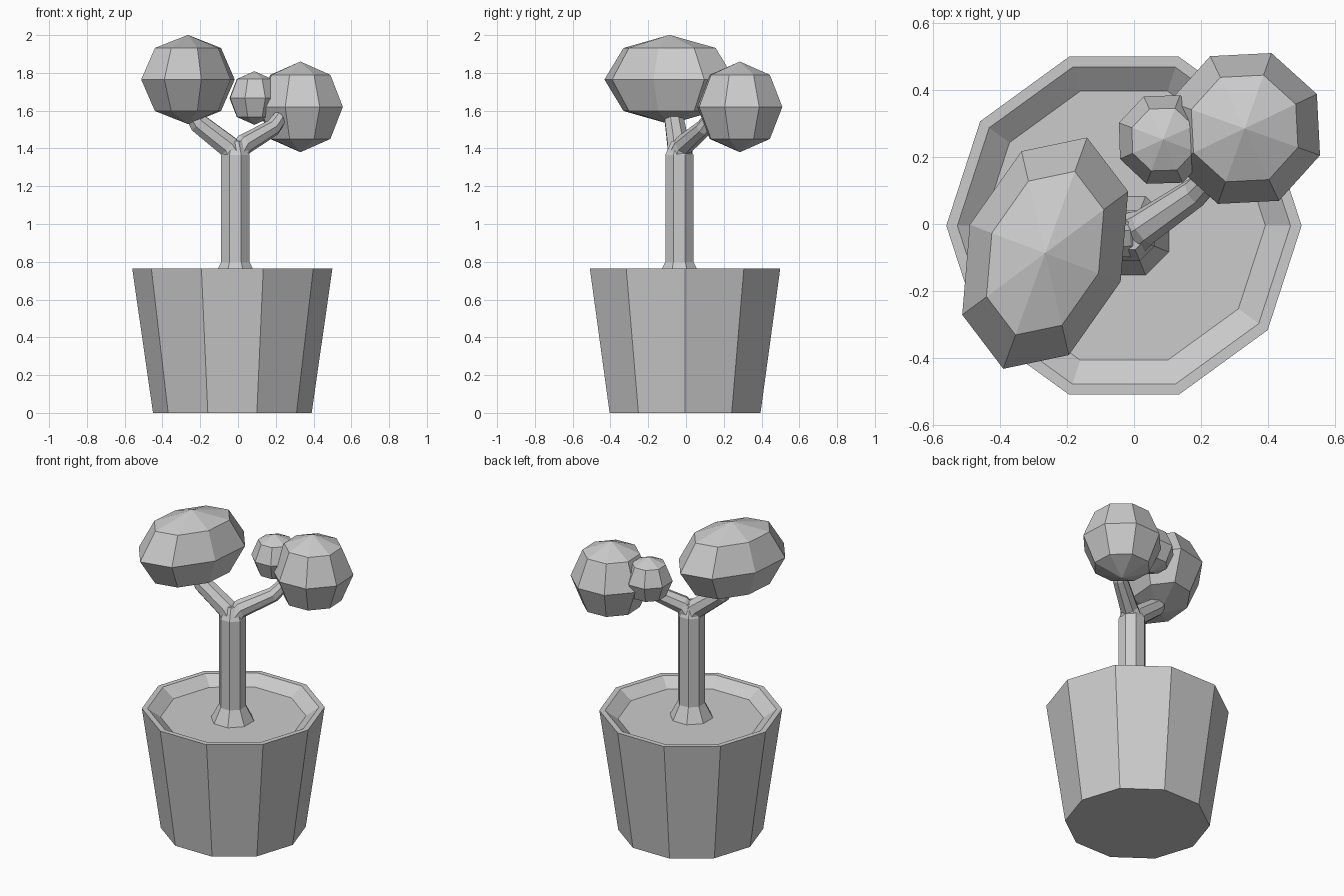
import bpy, bmesh, math
from mathutils import Vector, Matrix

if "Cube" in bpy.data.objects:
    bpy.data.objects.remove(bpy.data.objects["Cube"])


def finish(bm, name):
    bmesh.ops.recalc_face_normals(bm, faces=bm.faces)
    mesh = bpy.data.meshes.new(name)
    bm.to_mesh(mesh)
    bm.free()
    obj = bpy.data.objects.new(name, mesh)
    bpy.context.collection.objects.link(obj)
    return obj


def loft(name, rings, sides, phase=0.0):
    """Skin closed rings given as (centre, radius, direction)."""
    bm = bmesh.new()
    loops = []
    for centre, radius, direction in rings:
        rot = Vector((0, 0, 1)).rotation_difference(Vector(direction))
        loop = []
        for i in range(sides):
            t = phase + 2 * math.pi * i / sides
            p = Vector((radius * math.cos(t), radius * math.sin(t), 0))
            loop.append(bm.verts.new(Vector(centre) + rot @ p))
        loops.append(loop)
    for lo, hi in zip(loops, loops[1:]):
        for i in range(sides):
            j = (i + 1) % sides
            bm.faces.new((lo[i], lo[j], hi[j], hi[i]))
    bm.faces.new(loops[0][::-1])
    bm.faces.new(loops[-1])
    return finish(bm, name)


def lathe(name, x, y, profile, sides, phase=0.0):
    return loft(name, [((x, y, z), r, (0, 0, 1)) for r, z in profile], sides, phase)


def foliage(name, centre, a, b, height):
    """Faceted ball whose horizontal half axes are vectors a and b."""
    m = Matrix(((a[0], b[0], 0, centre[0]),
                (a[1], b[1], 0, centre[1]),
                (0, 0, height, centre[2]),
                (0, 0, 0, 1)))
    bm = bmesh.new()
    bmesh.ops.create_uvsphere(bm, u_segments=8, v_segments=4, radius=1, matrix=m)
    return finish(bm, name)


# Ten-sided pot with flat rim, sloped inner lip and soil surface
lathe("pot", -0.03, -0.005,
      [(0.42, 0), (0.53, 0.765), (0.497, 0.765), (0.422, 0.71)], 10)

# Eight-sided trunk with a flared foot
lathe("trunk", -0.014, -0.035,
      [(0.13, 0.705), (0.081, 0.80), (0.081, 1.365), (0.045, 1.44)], 8, math.pi / 8)

# Two branches
loft("left_branch", [((-0.02, -0.035, 1.36), 0.07, (-0.4, 0, 1)),
                     ((-0.05, -0.04, 1.41), 0.062, (-1, -0.1, 0.9)),
                     ((-0.21, -0.06, 1.535), 0.055, (-1, -0.1, 0.9)),
                     ((-0.27, -0.07, 1.64), 0.045, (-0.5, 0, 1))], 8, math.pi / 8)
loft("right_branch", [((-0.01, -0.035, 1.36), 0.07, (0.4, 0.1, 1)),
                      ((0.03, -0.01, 1.42), 0.055, (1, 0.6, 0.6)),
                      ((0.185, 0.095, 1.51), 0.045, (1, 0.7, 0.8)),
                      ((0.25, 0.16, 1.6), 0.035, (0.6, 0.6, 1))], 8, math.pi / 8)

# Foliage balls
foliage("left_foliage", (-0.265, -0.087, 1.765), (0.125, 0.345), (-0.225, 0.085), 0.236)
foliage("right_foliage", (0.33, 0.285, 1.62), (0.08, 0.225), (-0.225, 0.08), 0.24)
foliage("small_foliage", (0.087, 0.252, 1.667), (0.05, 0.132), (-0.132, 0.05), 0.142)
